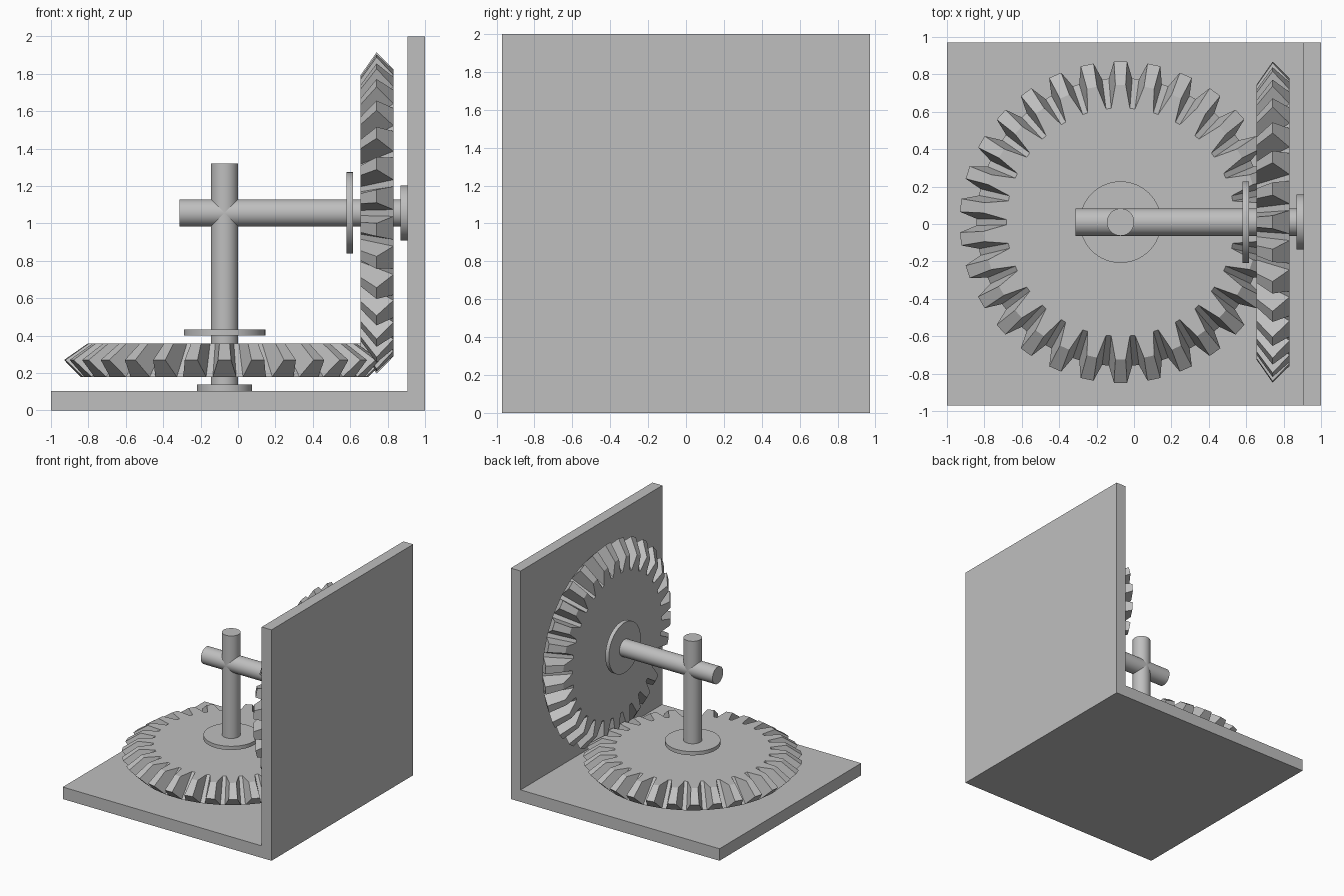
import bpy, bmesh, math
from mathutils import Matrix, Vector

cube = bpy.data.objects.get("Cube")
if cube:
    bpy.data.objects.remove(cube, do_unlink=True)

# One plain grey for everything
grey = bpy.data.materials.new("grey_metal")
grey.use_nodes = True
colour = (0.52, 0.52, 0.52, 1)
grey.diffuse_color = colour
grey.node_tree.nodes["Principled BSDF"].inputs["Base Color"].default_value = colour

AXIS_X, AXIS_Y, AXIS_Z = -0.072, 0.01, 1.056   # where the two shafts cross
TURN = Matrix.Rotation(-math.pi / 2, 4, "Y")   # local +z becomes -x


def add_object(name, bm, matrix=Matrix()):
    bmesh.ops.recalc_face_normals(bm, faces=bm.faces)
    mesh = bpy.data.meshes.new(name)
    bm.to_mesh(mesh)
    bm.free()
    mesh.materials.append(grey)
    obj = bpy.data.objects.new(name, mesh)
    obj.matrix_world = matrix
    bpy.context.collection.objects.link(obj)
    return obj


def box(name, low, high):
    low, high = Vector(low), Vector(high)
    bm = bmesh.new()
    bmesh.ops.create_cube(bm, size=1)
    bmesh.ops.scale(bm, vec=high - low, verts=bm.verts)
    bmesh.ops.translate(bm, vec=(low + high) / 2, verts=bm.verts)
    add_object(name, bm)


def cylinder(name, radius, start, end, sideways=False):
    """Round bar along z, or along x when sideways."""
    bm = bmesh.new()
    bmesh.ops.create_cone(bm, cap_ends=True, segments=64, radius1=radius,
                          radius2=radius, depth=end - start)
    mid = (start + end) / 2
    if sideways:
        matrix = Matrix.Translation((mid, AXIS_Y, AXIS_Z)) @ TURN
    else:
        matrix = Matrix.Translation((AXIS_X, AXIS_Y, mid))
    obj = add_object(name, bm, matrix)
    bpy.ops.object.select_all(action="DESELECT")
    obj.select_set(True)
    bpy.context.view_layer.objects.active = obj
    bpy.ops.object.shade_smooth_by_angle(angle=math.radians(30))


def bevel_gear(name, matrix, phase, teeth=30):
    # Tooth outline: radius, height, tooth width
    outline = [(0.77, 0, 0.125), (0.86, 0.09, 0.07),
               (0.735, 0.177, 0.055), (0.61, 0.177, 0.1)]
    bm = bmesh.new()
    pairs = []
    for k in range(teeth):
        angle = phase + k * math.tau / teeth
        tooth = []
        for radius, z, width in outline:
            half = math.asin(width / 2 / radius)
            tooth.append([bm.verts.new((radius * math.cos(a), radius * math.sin(a), z))
                          for a in (angle - half, angle + half)])
        pairs.append(tooth)
    for k, tooth in enumerate(pairs):
        # Back, tip and front of the tooth, then its flanks
        for (a, b), (c, d) in zip(tooth, tooth[1:]):
            bm.faces.new((a, b, d, c))
        for side in (0, 1):
            bm.faces.new([pair[side] for pair in tooth])
        # Sloping gap to the next tooth
        after = pairs[(k + 1) % teeth]
        bm.faces.new((tooth[0][1], after[0][0], after[3][0], tooth[3][1]))
    # Flat back and front discs
    for level in (0, 3):
        bm.faces.new([v for tooth in pairs for v in tooth[level]])
    add_object(name, bm, matrix)


# L-shaped stand
box("base_plate", (-1, -0.97, 0), (0.906, 0.97, 0.104))
box("side_wall", (0.906, -0.97, 0), (1, 0.97, 2))

# Meshing gears
bevel_gear("lower_gear", Matrix.Translation((AXIS_X, AXIS_Y, 0.18)), math.pi / 2)
bevel_gear("wall_gear", Matrix.Translation((0.831, AXIS_Y, AXIS_Z)) @ TURN, 0)

# Upright shaft and collars
cylinder("upright_shaft", 0.073, 0.104, 1.32)
cylinder("lower_small_collar", 0.147, 0.104, 0.14)
cylinder("lower_large_collar", 0.218, 0.4, 0.432)

# Sideways shaft and collars
cylinder("sideways_shaft", 0.073, -0.312, 0.906, True)
cylinder("wall_small_collar", 0.147, 0.87, 0.906, True)
cylinder("wall_large_collar", 0.218, 0.58, 0.614, True)
